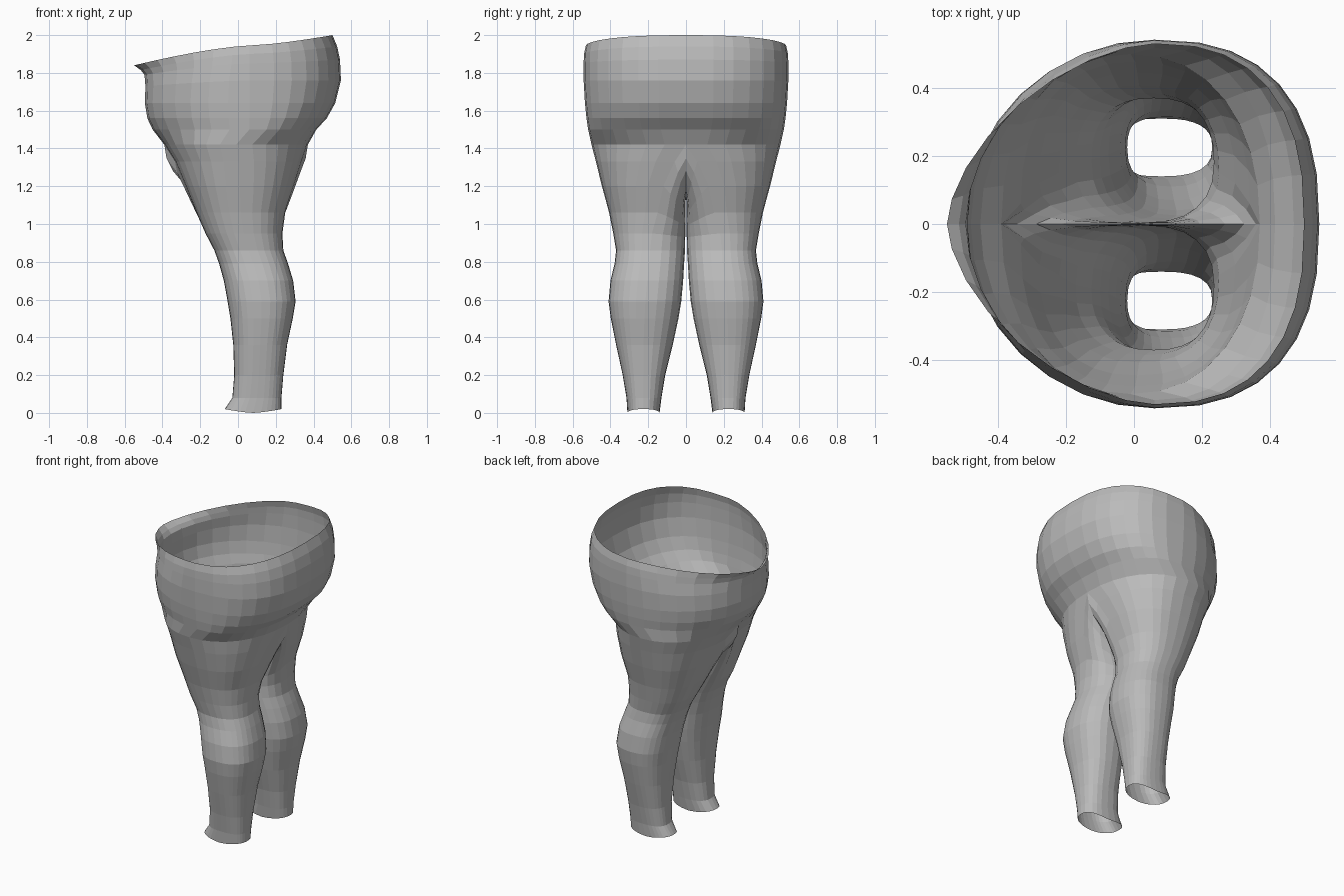
import bpy
import bmesh
from math import sin, cos, pi

cube = bpy.data.objects.get("Cube")
if cube:
    bpy.data.objects.remove(cube)

OUTER, INNER = 16, 12   # segments round the outside and inside of one leg


def arc(z, x0, x1, xc, y_mid, y_far, n_front, n_back, steps, front=0, back=0, dip=0):
    """Half ring from the front point to the back point, bulging to y_far."""
    pts = []
    for i in range(steps + 1):
        a = pi * i / steps
        c, s = -cos(a), max(sin(a), 0)
        n, reach, rise = (n_back, x1 - xc, back) if c > 0 else (n_front, x0 - xc, front)
        out = abs(c) ** (2 / n)
        y = y_mid + (y_far - y_mid) * s ** (2 / n)
        pts.append((xc + reach * out, y, z + rise * out ** 1.4 - dip * s))
    return pts


# Leg rows: height, front x, back x, inner y, middle y, outer y, roundness, inner dip
LEG = [
    (0.0, -0.07, 0.23, 0.14, 0.225, 0.31, 2.6, 0),
    (0.08, -0.03, 0.23, 0.13, 0.225, 0.315, 2.6, 0),
    (0.2, -0.02, 0.24, 0.11, 0.225, 0.335, 2.5, 0),
    (0.36, -0.025, 0.26, 0.07, 0.225, 0.37, 2.4, 0),
    (0.5, -0.04, 0.29, 0.04, 0.22, 0.398, 2.4, 0),
    (0.59, -0.055, 0.305, 0.025, 0.215, 0.41, 2.4, 0),
    (0.7, -0.075, 0.292, 0.015, 0.205, 0.4, 2.4, 0),
    (0.79, -0.1, 0.265, 0.01, 0.195, 0.378, 2.4, 0),
    (0.86, -0.125, 0.24, 0.005, 0.19, 0.37, 2.4, 0),
    (0.95, -0.172, 0.235, 0.004, 0.18, 0.385, 2.4, 0.02),
    (1.06, -0.22, 0.25, 0.003, 0.15, 0.407, 2.4, 0.07),
    (1.2, -0.278, 0.297, 0.003, 0.12, 0.445, 2.4, 0.15),
    (1.33, -0.333, 0.34, 0.003, 0.06, 0.477, 2.3, 0.22),
    (1.42, -0.39, 0.37, 0, 0, 0.5, 2.2, 0.28),
]

# Hip rows: height, front x, back x, outer y, front and back roundness, front and back rise
HIP = [
    (1.5, -0.452, 0.415, 0.518, 2.05, 2.4, 0, 0),
    (1.56, -0.48, 0.47, 0.527, 2.05, 2.5, 0, 0),
    (1.64, -0.493, 0.515, 0.535, 2.05, 2.5, 0, 0),
    (1.76, -0.49, 0.545, 0.542, 2, 2.5, -0.03, 0),
    (1.85, -0.495, 0.54, 0.542, 1.85, 2.5, -0.06, 0.02),
    (1.9, -0.515, 0.525, 0.54, 1.75, 2.5, -0.085, 0.04),
    (1.945, -0.55, 0.5, 0.53, 1.65, 2.5, -0.105, 0.055),
]

bm = bmesh.new()


def add(pts):
    return [bm.verts.new(p) for p in pts]


def bridge(low, high, closed):
    count = len(low)
    for i in range(count if closed else count - 1):
        j = (i + 1) % count
        bm.faces.new((low[i], low[j], high[j], high[i]))


# Leg tube from the slightly arched hem to the crotch
rows = []
for z, x0, x1, y_in, y_mid, y_out, n, dip in LEG:
    xc = (x0 + x1) / 2
    rise = 0.02 if z == 0 else 0
    outer = arc(z, x0, x1, xc, y_mid, y_out, n, n, OUTER, rise, rise)
    inner = arc(z, x0, x1, xc, y_mid, y_in, n, n, INNER, rise, rise, dip)
    rows.append(add(outer + inner[-2:0:-1]))
for low, high in zip(rows, rows[1:]):
    bridge(low, high, True)

# Half of the hips and open waist, continuing the outside of the leg
previous = rows[-1][:OUTER + 1]
for z, x0, x1, y_out, n_front, n_back, front, back in HIP:
    ring = add(arc(z, x0, x1, 0.06, 0, y_out, n_front, n_back, OUTER, front, back))
    bridge(previous, ring, False)
    previous = ring

# Mirror to the other leg and weld along the middle
half = bm.verts[:] + bm.edges[:] + bm.faces[:]
copy = bmesh.ops.duplicate(bm, geom=half)["geom"]
for v in copy:
    if isinstance(v, bmesh.types.BMVert):
        v.co.y = -v.co.y
bmesh.ops.reverse_faces(bm, faces=[f for f in copy if isinstance(f, bmesh.types.BMFace)])
bmesh.ops.remove_doubles(bm, verts=[v for v in bm.verts if abs(v.co.y) < 0.0005], dist=0.0005)

# Outside faces look outward
bm.faces.ensure_lookup_table()
first = bm.faces[0]
first.normal_update()
if first.normal.x > 0:
    bmesh.ops.reverse_faces(bm, faces=bm.faces[:])

mesh = bpy.data.meshes.new("trousers")
bm.to_mesh(mesh)
bm.free()
trousers = bpy.data.objects.new("trousers", mesh)
bpy.context.collection.objects.link(trousers)

# Plain grey cloth
cloth = bpy.data.materials.new("grey_cloth")
cloth.use_nodes = True
grey = (0.5, 0.5, 0.5, 1)
cloth.diffuse_color = grey
cloth.node_tree.nodes["Principled BSDF"].inputs["Base Color"].default_value = grey
mesh.materials.append(cloth)
